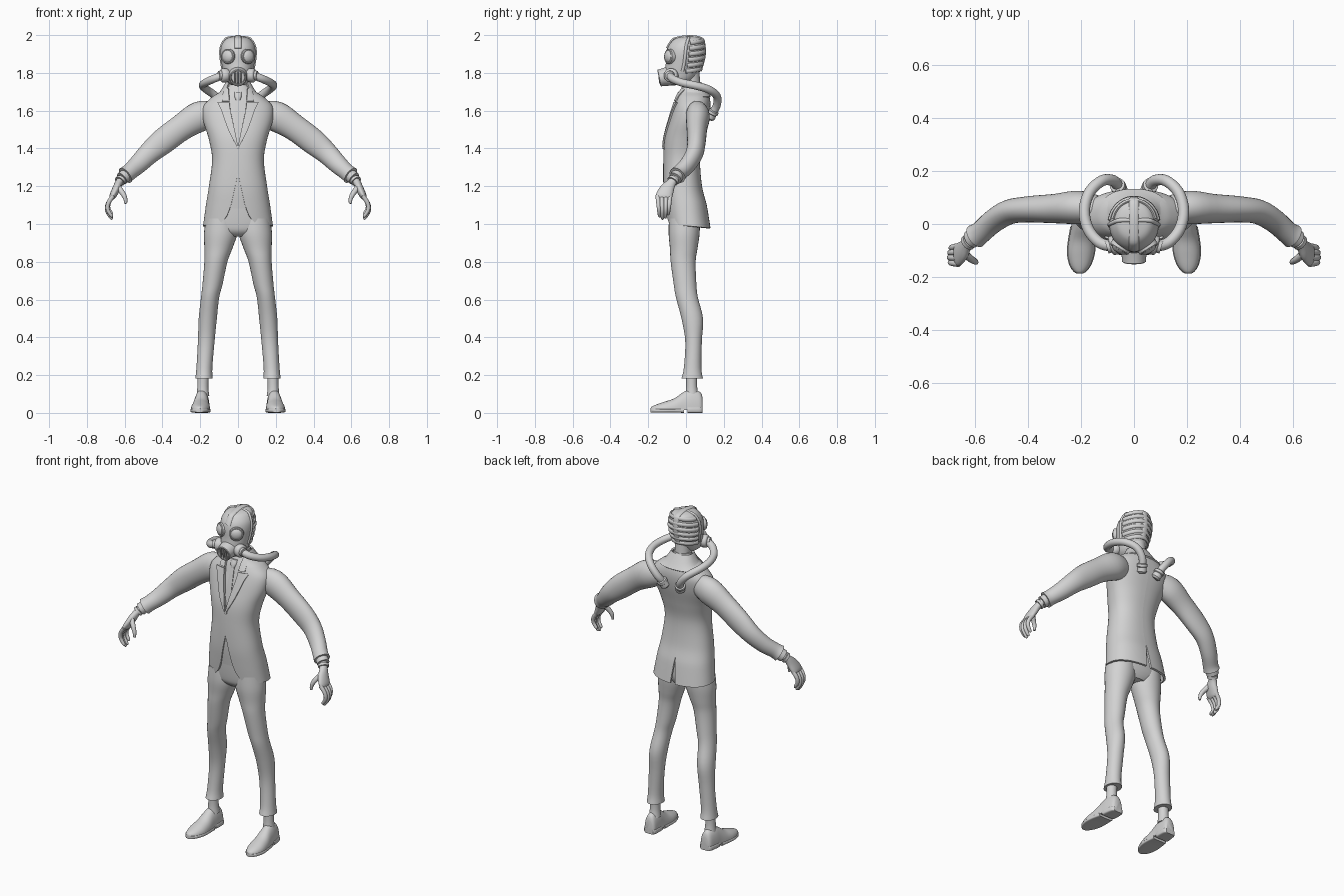
import bpy, bmesh, math
from mathutils import Vector

cube = bpy.data.objects.get("Cube")
if cube:
    bpy.data.objects.remove(cube, do_unlink=True)

grey = bpy.data.materials.new("plain_grey")
grey.use_nodes = True
grey.diffuse_color = (0.65, 0.65, 0.65, 1)
grey.node_tree.nodes["Principled BSDF"].inputs["Base Color"].default_value = (0.65, 0.65, 0.65, 1)

X, Y, Z = Vector((1, 0, 0)), Vector((0, 1, 0)), Vector((0, 0, 1))


def spow(v, n):
    return math.copysign(abs(v) ** (2 / n), v)


def sample(rows, k):
    """Smooth rows of numbers with a Catmull-Rom spline, k steps per span."""
    out, last = [], len(rows) - 1
    for i in range(last):
        a, b, c, d = rows[max(i - 1, 0)], rows[i], rows[i + 1], rows[min(i + 2, last)]
        for s in range(k):
            t = s / k
            out.append([q + t / 2 * (r - p + t * (2 * p - 5 * q + 4 * r - w + t * (3 * q - p - 3 * r + w)))
                        for p, q, r, w in zip(a, b, c, d)])
    return out + [list(rows[-1])]


def lerp_at(rows, z, key=0):
    """Look up a row by its ascending key column."""
    if z <= rows[0][key]:
        return rows[0]
    for a, b in zip(rows, rows[1:]):
        if z <= b[key]:
            t = (z - a[key]) / max(b[key] - a[key], 1e-6)
            return [p + (q - p) * t for p, q in zip(a, b)]
    return rows[-1]


def finish(name, bm, mirror=False, thick=0, angle=40):
    me = bpy.data.meshes.new(name)
    bm.to_mesh(me)
    bm.free()
    ob = bpy.data.objects.new(name, me)
    bpy.context.collection.objects.link(ob)
    me.materials.append(grey)
    bpy.ops.object.select_all(action='DESELECT')
    ob.select_set(True)
    bpy.context.view_layer.objects.active = ob
    if thick:
        m = ob.modifiers.new("thickness", 'SOLIDIFY')
        m.thickness, m.offset = thick, -1
        bpy.ops.object.modifier_apply(modifier=m.name)
    if mirror:
        m = ob.modifiers.new("mirror", 'MIRROR')
        bpy.ops.object.modifier_apply(modifier=m.name)
    bpy.ops.object.shade_smooth_by_angle(angle=math.radians(angle))
    return ob


def tube(name, rows, ref=X, axis=None, k=4, seg=28, n=2, mirror=False, floor=None):
    """Loft rings (x, y, z, radius along ref, other radius) along a path."""
    rows = sample(rows, k)
    pts = [Vector(r[:3]) for r in rows]
    bm, rings = bmesh.new(), []
    for i, r in enumerate(rows):
        t = axis or (pts[min(i + 1, len(pts) - 1)] - pts[max(i - 1, 0)])
        t = t.normalized()
        u = (ref - t * ref.dot(t)).normalized()
        v = t.cross(u)
        ring = []
        for j in range(seg):
            a = 2 * math.pi * j / seg
            p = pts[i] + u * r[3] * spow(math.cos(a), n) + v * r[4] * spow(math.sin(a), n)
            if floor is not None:
                p.z = max(p.z, floor)
            ring.append(bm.verts.new(p))
        rings.append(ring)
    for a, b in zip(rings, rings[1:]):
        for j in range(seg):
            h = (j + 1) % seg
            bm.faces.new((a[j], a[h], b[h], b[j]))
    bm.faces.new(rings[0][::-1])
    bm.faces.new(rings[-1])
    bmesh.ops.recalc_face_normals(bm, faces=bm.faces)
    return finish(name, bm, mirror)


def lathe(name, origin, axis, prof, mirror=False):
    axis = Vector(axis).normalized()
    rows = [(*(Vector(origin) + axis * d), r, r) for d, r in prof]
    return tube(name, rows, Z, axis, k=1, mirror=mirror)


def level(z, front, back, rx):
    return (0, (front + back) / 2, z, rx, (back - front) / 2)


def grid(name, rows, mirror=True, thick=0.01):
    bm = bmesh.new()
    vs = [[bm.verts.new(p) for p in row] for row in rows]
    for a, b in zip(vs, vs[1:]):
        for j in range(len(a) - 1):
            bm.faces.new((a[j], a[j + 1], b[j + 1], b[j]))
    return finish(name, bm, mirror, thick)


N = 2.3  # squareness of the torso section


def wrap_panel(name, body, gap, vent, thick, cols=28, drop=0.0):
    """Half garment from the front opening round to the back, then mirrored."""
    rows = []
    for _, cy, z, rx, ry in body:
        g = lerp_at(gap, z)[1]
        a0 = math.asin(min(1, (g / rx)) ** (N / 2))
        a1 = math.pi - math.asin(min(1, lerp_at(vent, z)[1] / rx) ** (N / 2))
        row = []
        for j in range(cols + 1):
            a = a0 + (a1 - a0) * j / cols
            dz = drop * (1 - math.cos(a)) / 2 * max(0, min(1, (1.1 - z) / 0.1))
            row.append((rx * spow(max(math.sin(a), 0), N), cy - ry * spow(math.cos(a), N), z - dz))
        rows.append(row)
    return grid(name, rows, True, thick)


def front_plate(name, rows, body, lift, thick, cols=6):
    """Thin plate lying on the front of a body; rows are (z, x0, x1)."""
    out = []
    for z, x0, x1 in rows:
        _, cy, _, rx, ry = lerp_at(body, z, 2)
        row = []
        for j in range(cols + 1):
            x = min(x0 + (x1 - x0) * j / cols, rx * 0.93)
            row.append((x, cy - lift - ry * (1 - (x / rx) ** N) ** (1 / N), z))
        out.append(row)
    return grid(name, out, True, thick)


# Jacket, shirt and tie
jacket = sample([level(*r) for r in (
    (1.0, -.10, .13, .185), (1.1, -.112, .11, .17), (1.2, -.12, .085, .154), (1.34, -.12, .075, .137),
    (1.45, -.113, .095, .155), (1.55, -.088, .12, .185), (1.62, -.067, .13, .185),
    (1.67, -.052, .125, .14), (1.7, -.038, .11, .095), (1.73, -.024, .09, .066))], 6)
wrap_panel("jacket", jacket,
           [(1.0, .10), (1.02, .075), (1.05, .055), (1.1, .037), (1.27, 0), (1.42, 0), (1.6, .04), (1.73, .055)],
           [(1.0, .016), (1.13, 0)], .012, drop=.022)
shirt = [(0, cy, z, rx * .93, ry * .93) for _, cy, z, rx, ry in jacket if z > 1.08]
tube("shirt", shirt, axis=Z, k=1, seg=40, n=N)
front_plate("lapels", sample([(1.41, 0, .006), (1.5, .018, .052), (1.6, .04, .088), (1.645, .046, .11)], 4),
            jacket, .009, .012)
front_plate("upper_lapels", [(1.652, .046, .085), (1.685, .049, .083), (1.72, .052, .07)], jacket, .009, .012)
collar = sample([level(1.675, -.048, .132, .13), level(1.70, -.036, .114, .096), level(1.75, -.02, .082, .066)], 4)
wrap_panel("jacket_collar", collar, [(1.67, .075), (1.75, .05)], [(1.6, 0), (1.8, 0)], .01)
front_plate("tie", [(1.25, 0, .024), (1.5, 0, .019), (1.66, 0, .011)], shirt, .004, .008, 3)
tube("tie_knot", [(0, -.048, 1.655, .011, .01), (0, -.04, 1.675, .019, .014), (0, -.03, 1.7, .02, .012)], axis=Z)
tube("shirt_collar", [level(1.69, -.035, .09, .066), level(1.72, -.022, .082, .057),
                      level(1.752, -.014, .076, .052)], axis=Z)
lathe("jacket_button", (0, -.112, 1.405), (0, -1, 0), [(0, .009), (.01, .009), (.013, .004)])

# Sleeves and cuffs
tube("sleeves", [(.11, .05, 1.585, .045, .06), (.2, .062, 1.57, .063, .08), (.3, .058, 1.51, .055, .07),
                 (.4, .055, 1.435, .049, .068), (.47, .045, 1.375, .046, .058), (.53, .01, 1.315, .043, .05),
                 (.575, -.03, 1.275, .042, .044), (.597, -.046, 1.257, .046, .047)], Y, mirror=True)
tube("shirt_cuffs", [(.58, -.034, 1.27, .034, .034), (.614, -.058, 1.241, .035, .035)], Y, mirror=True)
tube("wrist_bands", [(.618, -.063, 1.236, .031, .029), (.626, -.071, 1.226, .031, .029)], Y, mirror=True)

# Hands with curled fingers
tube("palms", [(.605, -.05, 1.25, .026, .022), (.628, -.074, 1.222, .024, .02), (.645, -.1, 1.185, .038, .021),
               (.662, -.116, 1.15, .043, .018), (.668, -.119, 1.135, .036, .012)], Y, mirror=True)
for i, finger in enumerate(("index", "middle", "ring", "little")):
    y, s = -.15 + i * .022, (.95, 1.05, 1, .85)[i]
    path = [(0, 0, 0, .012), (.027, 0, -.04, .0115), (.031, 0, -.077, .0105), (.012, 0, -.11, .009), (.004, 0, -.118, .005)]
    tube(finger + "_fingers", [(.66 + a * s, y + (i - 1.5) * c * .06, 1.15 + c * s, r, r)
                               for a, _, c, r in path], Y, seg=12, mirror=True)
tube("thumbs", [(.64, -.11, 1.2, .014, .016), (.612, -.133, 1.165, .013, .014), (.597, -.142, 1.135, .011, .011),
                (.594, -.146, 1.108, .007, .007)], Y, seg=12, mirror=True)

# Trousers and belt
pelvis = [level(.935, -.055, .05, .07), level(.96, -.08, .065, .14), level(1.0, -.09, .075, .17),
          level(1.1, -.098, .075, .156), level(1.2, -.1, .06, .135)]
tube("trouser_seat", pelvis, axis=Z, n=N)
tube("belt", [level(1.095, -.103, .078, .157), level(1.122, -.105, .076, .152)], axis=Z, n=N)
tube("trouser_legs", [(.09, -.008, 1.03, .08, .082), (.092, -.01, .95, .088, .082), (.104, -.012, .87, .074, .073),
                      (.117, -.015, .8, .061, .066), (.135, -.005, .68, .053, .06), (.148, .005, .61, .048, .058),
                      (.16, .033, .5, .048, .057), (.168, .04, .38, .044, .044), (.178, .035, .24, .042, .046),
                      (.18, .033, .182, .046, .057)], axis=Z, mirror=True)

# Shoes
tube("ankles", [(.186, .032, .09, .034, .036), (.186, .03, .14, .029, .029), (.184, .03, .22, .03, .03)],
     axis=Z, mirror=True)
shoe = [(.088, .026, .08), (.075, .036, .11), (.03, .041, .125), (-.01, .043, .112), (-.06, .049, .078),
        (-.11, .05, .06), (-.155, .038, .045), (-.18, .02, .034), (-.187, .006, .024)]
tube("shoe_uppers", [(.193 - y * .06, y, .015, w, h - .015) for y, w, h in shoe], axis=Y, floor=.014, n=2.2, mirror=True)
tube("shoe_soles", [(.193 - y * .06, y, .012, w + .003, .01 if y < -.04 else .012) for y, w, h in shoe[3:]],
     axis=Y, n=5, mirror=True)
tube("shoe_heels", [(.193 - y * .06, y, .016, w + .003, .016) for y, w, h in shoe[:3]] + [(.193, .008, .016, .043, .016)],
     axis=Y, n=5, mirror=True)

# Head and neck
tube("neck", [(0, .035, 1.66, .05, .05), (0, .03, 1.75, .045, .045), (0, .02, 1.83, .05, .05)], axis=Z)
head_rows = [level(*r) for r in (
    (1.735, -.085, .0, .035), (1.76, -.108, .04, .064), (1.8, -.112, .07, .077), (1.85, -.107, .088, .087),
    (1.9, -.105, .098, .093), (1.94, -.095, .097, .089), (1.97, -.073, .09, .073), (1.985, -.05, .078, .054),
    (1.993, -.01, .05, .022))]
tube("head", head_rows, axis=Z, seg=40)
head = sample(head_rows, 5)


def on_head(z, deg, lift=0):
    _, cy, _, rx, ry = lerp_at(head, z, 2)
    a = math.radians(deg)
    return ((rx + lift) * math.sin(a), cy - (ry + lift) * math.cos(a), z)


# Ribbed hair at the back, with a crest and a hood seam
for i in range(6):
    z = 1.815 + i * .03
    tube(f"hair_ridge_{i + 1}", [(*on_head(z + .006 * math.cos(math.radians(d * 2)), d), .012, .008)
                                 for d in range(100, 261, 16)], Z, seg=10)
crest = [on_head(z, 0) for z in (1.93, 1.96, 1.982)] + [(0, .02, 1.993)] + \
        [on_head(z, 180) for z in (1.982, 1.95, 1.9, 1.85, 1.81)]
tube("head_crest", [(*p, .018, .007) for p in crest], X, seg=12)
tube("hood_seam", [(*on_head(z, 90), .008, .007) for z in (1.81, 1.85, 1.9, 1.94, 1.97, 1.985)] + [(0, .015, 1.991, .008, .006)],
     Y, seg=10, mirror=True)

# Mask: eyepieces, muzzle, side filters
lathe("eyepieces", (.047, -.08, 1.887), (.52, -.85, .05),
      [(-.01, .04), (.016, .04), (.02, .036), (.02, .032), (.027, .024), (.031, .013), (.032, .001)], True)
lathe("muzzle", (0, -.08, 1.785), (0, -1, -.2),
      [(-.02, .055), (.02, .05), (.045, .046), (.062, .045), (.065, .041), (.064, .036), (.045, .034)])
for i in (-1, 0, 1):
    tube("muzzle_bar_" + ("right", "middle", "left")[i + 1],
         [(i * .018, -.136, 1.745, .004, .006), (i * .018, -.142, 1.802, .004, .006)], X, seg=8)
lathe("side_filters", (.05, -.072, 1.787), (1, -.3, 0),
      [(0, .03), (.012, .037), (.034, .037), (.04, .032), (.042, .025), (.055, .024)], True)

# Breathing hoses to the back
tube("hoses", [(*p, .021, .021) for p in (
    (.085, -.083, 1.785), (.13, -.07, 1.768), (.172, -.02, 1.748), (.187, .05, 1.733), (.167, .12, 1.712),
    (.12, .163, 1.678), (.078, .163, 1.628), (.058, .14, 1.588))], Z, seg=16, mirror=True)
lathe("hose_connectors", (.064, .148, 1.602), (-.3, -.45, -.85),
      [(0, .023), (.004, .029), (.018, .03), (.022, .025), (.045, .027), (.055, .018)], True)
